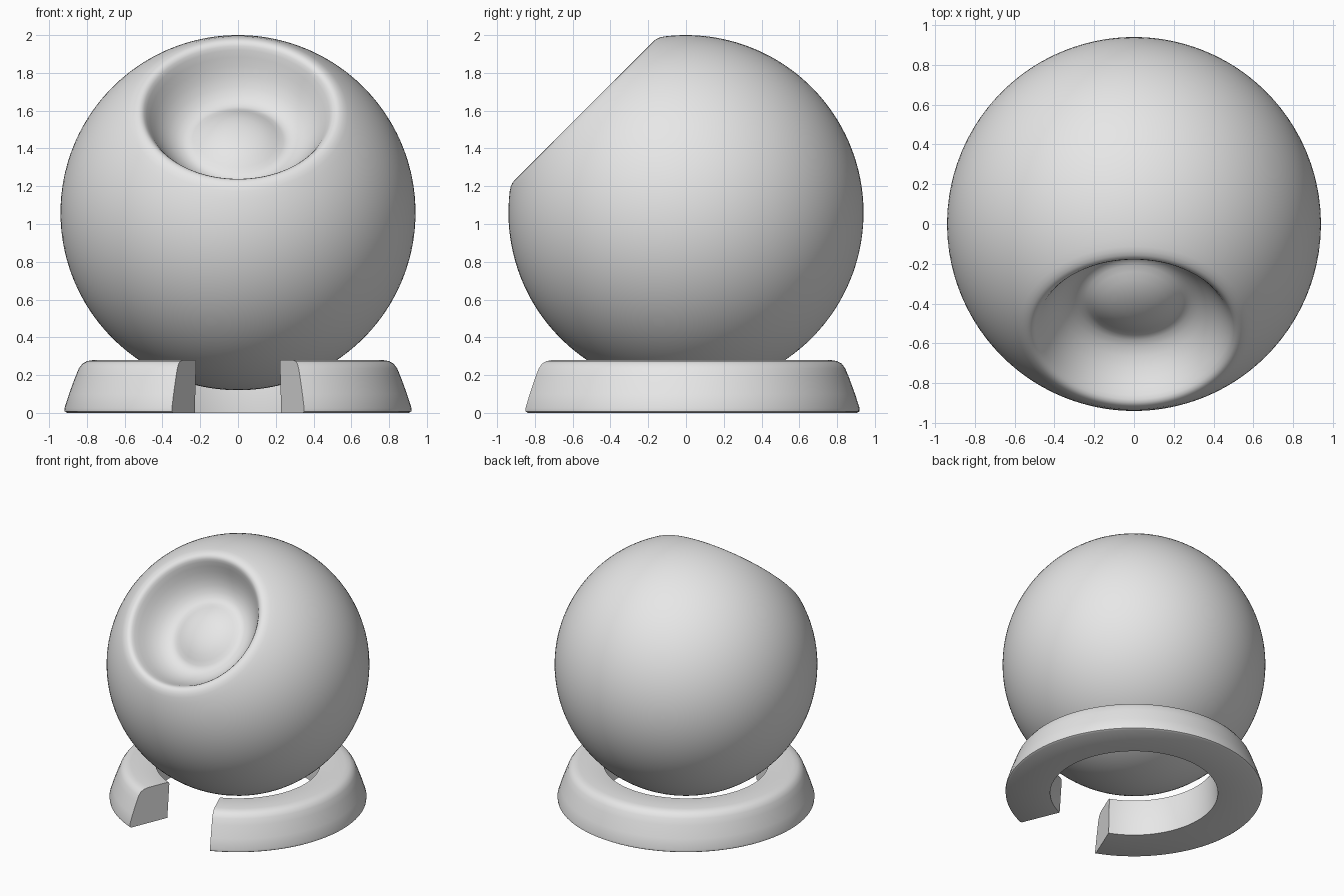
import bpy, bmesh, math
from mathutils import Matrix

if "Cube" in bpy.data.objects:
    bpy.data.objects.remove(bpy.data.objects["Cube"])

grey = bpy.data.materials.new("light grey")
grey.diffuse_color = (0.8, 0.8, 0.8, 1)
grey.use_nodes = True
grey.node_tree.nodes["Principled BSDF"].inputs["Base Color"].default_value = grey.diffuse_color


def lathe(name, profile, start, sweep, steps, closed_profile, matrix, angle):
    """Revolve (radius, height) points about z; cap the ends of a partial turn."""
    bm = bmesh.new()
    full = sweep >= 2 * math.pi - 1e-6
    rings = []
    for i in range(steps if full else steps + 1):
        a = start + sweep * i / steps
        rings.append([bm.verts.new((r * math.cos(a), r * math.sin(a), z)) for r, z in profile])
    n = len(profile)
    for i in range(steps):
        a, b = rings[i], rings[(i + 1) % len(rings)]
        for j in range(n if closed_profile else n - 1):
            k = (j + 1) % n
            bm.faces.new((a[j], b[j], b[k], a[k]))
    if not full:
        bm.faces.new(rings[0])
        bm.faces.new(rings[-1])
    bmesh.ops.remove_doubles(bm, verts=bm.verts[:], dist=1e-5)
    bmesh.ops.recalc_face_normals(bm, faces=bm.faces[:])
    bm.transform(matrix)
    me = bpy.data.meshes.new(name)
    bm.to_mesh(me)
    bm.free()
    me.materials.append(grey)
    ob = bpy.data.objects.new(name, me)
    bpy.context.collection.objects.link(ob)
    bpy.ops.object.select_all(action='DESELECT')
    ob.select_set(True)
    bpy.context.view_layer.objects.active = ob
    bpy.ops.object.shade_smooth_by_angle(angle=math.radians(angle))
    return ob


# Ball: sphere arc, rounded rim, bowl, then a low dome in its middle
R = 0.94
end = math.pi - math.asin(0.58 / R)
ball = [(R * math.sin(end * i / 56), -R * math.cos(end * i / 56)) for i in range(57)]
ball += [(0.56, 0.753), (0.54, 0.761), (0.525, 0.763), (0.51, 0.760), (0.497, 0.75),
         (0.484, 0.733), (0.465, 0.70), (0.44, 0.658), (0.41, 0.615), (0.37, 0.572),
         (0.33, 0.544), (0.295, 0.53), (0.265, 0.527), (0.24, 0.534), (0.21, 0.55),
         (0.17, 0.57), (0.12, 0.588), (0.06, 0.599), (0, 0.602)]
tilt = Matrix.Translation((0, 0, 1.06)) @ Matrix.Rotation(math.radians(45), 4, 'X')
lathe("ball", ball, 0, 2 * math.pi, 112, False, tilt, 60)

# Stand: sloped ring, open at the front
stand = [(0.60, 0), (0.905, 0), (0.918, 0.008), (0.919, 0.025), (0.895, 0.10),
         (0.862, 0.19), (0.843, 0.235), (0.825, 0.26), (0.80, 0.274), (0.765, 0.28),
         (0.60, 0.28), (0.588, 0.277), (0.583, 0.265)]
gap = math.radians(22.4)
lathe("stand", stand, -math.pi / 2 + gap, 2 * math.pi - 2 * gap, 96, True,
      Matrix.Identity(4), 40)
